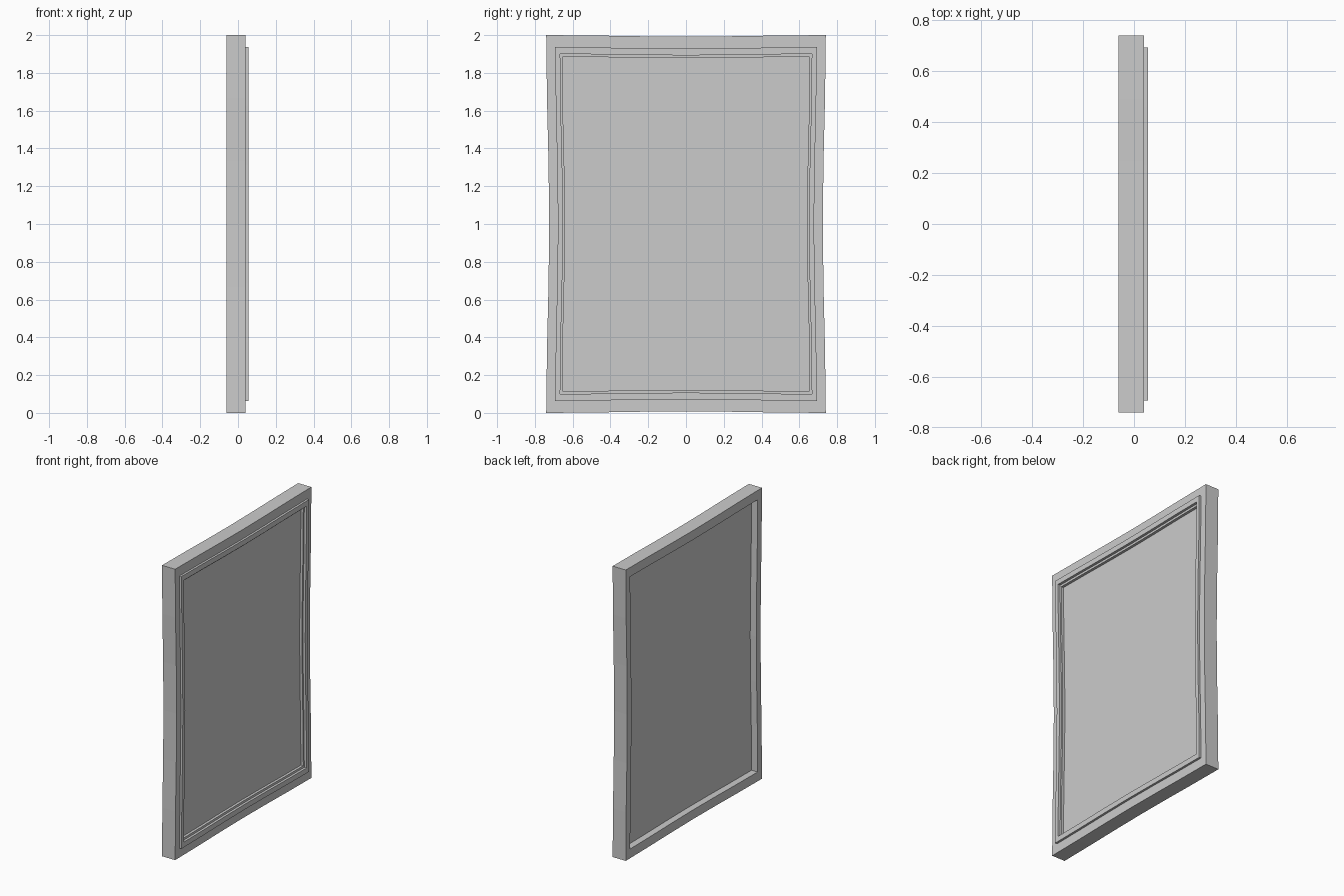
import bpy, bmesh, math

if "Cube" in bpy.data.objects:
    bpy.data.objects.remove(bpy.data.objects["Cube"])

HALF_Y, HALF_Z = 0.74, 1.0   # outer half sizes of the frame
SEG = 6                      # segments per side
DIP_Y, DIP_Z = 0.016, 0.008  # hand-carved inward bow of the sides


def outline():
    """Rectangle with gently pinched sides, counter-clockwise seen from +x."""
    pts = []
    for side in range(4):
        for i in range(SEG):
            t = -1 + 2 * i / SEG
            bow = math.cos(t * math.pi / 2) ** 2
            sy, sz = HALF_Y - DIP_Y * bow, HALF_Z - DIP_Z * bow
            pts.append([(t * HALF_Y, -sz), (sy, t * HALF_Z),
                        (-t * HALF_Y, sz), (-sy, -t * HALF_Z)][side])
    return pts


def sweep(name, profile, closed):
    """Skin (scale, x) rings; join ends into a tube or cap them as a slab."""
    bm = bmesh.new()
    pts = outline()
    rings = [[bm.verts.new((x, y * s, HALF_Z + z * s)) for y, z in pts]
             for s, x in profile]
    n = len(pts)
    pairs = list(zip(rings, rings[1:]))
    if closed:
        pairs.append((rings[-1], rings[0]))
    else:
        bm.faces.new(rings[0])
        bm.faces.new(rings[-1])
    for a, b in pairs:
        for i in range(n):
            j = (i + 1) % n
            bm.faces.new((a[i], a[j], b[j], b[i]))
    bmesh.ops.recalc_face_normals(bm, faces=bm.faces)
    mesh = bpy.data.meshes.new(name)
    bm.to_mesh(mesh)
    bm.free()
    obj = bpy.data.objects.new(name, mesh)
    bpy.context.collection.objects.link(obj)
    return obj


# Outer frame with raised lip, stepped front rebate and open back
sweep("frame", [(1, -0.06), (1, 0.04), (0.936, 0.04), (0.936, 0.055),
                (0.90, 0.055), (0.90, 0.038), (0.885, 0.038), (0.885, 0.0),
                (0.936, -0.014), (0.936, -0.06)], True)

# Flat panel held in the frame
sweep("panel", [(0.936, -0.014), (0.885, -0.0), (0.885, 0.02)], False)
